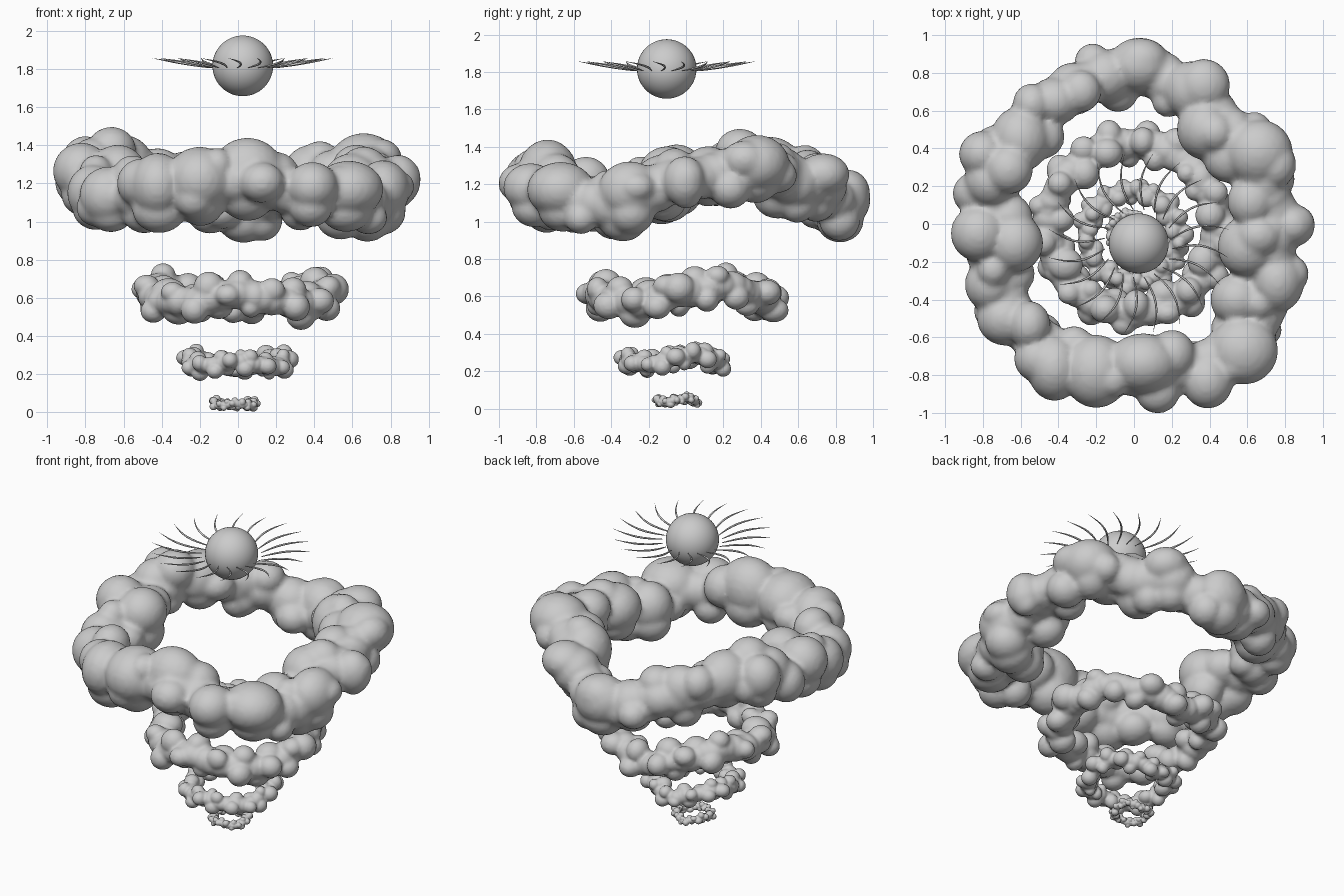
import bpy, bmesh, math, random
from mathutils import Vector, Matrix

if "Cube" in bpy.data.objects:
    bpy.data.objects.remove(bpy.data.objects["Cube"])

# shared rise and fall of every ring, one value per 30 degrees
WAVE = [.03, .10, 0, -.12, 0, .10, .02, -.07, -.06, .02, -.05, -.10]


def blend(values, a):
    u = (a / math.tau * len(values)) % len(values)
    i, f = int(u), u - int(u)
    f = f * f * (3 - 2 * f)
    return values[i % len(values)] * (1 - f) + values[(i + 1) % len(values)] * f


def cloud_ring(name, centre, radii, tube, amp, count, seed, extra=(), core=.72, spread=.56):
    """Wavy ring of overlapping puffs, fused into one smooth skin."""
    rng = random.Random(seed)
    bm = bmesh.new()

    def puff(p, r):
        squash = Matrix.Diagonal((rng.uniform(.88, 1.12), rng.uniform(.88, 1.12), rng.uniform(.88, 1.05), 1))
        bmesh.ops.create_icosphere(bm, subdivisions=3, radius=r,
                                   matrix=Matrix.Translation(p) @ squash)

    def at(a, dr, dz):
        r = blend(radii, a) + dr
        return Vector((centre[0] + r * math.cos(a), centre[1] + r * math.sin(a),
                       centre[2] + amp * blend(WAVE, a) + dz))

    # continuous core
    for i in range(60):
        puff(at(math.tau * i / 60, 0, 0), tube * core)
    # puffs scattered round the core
    for i in range(count):
        a = math.tau * (i + rng.uniform(-.4, .4)) / count
        phi = i * 2.4 + rng.uniform(-.5, .5)
        d = tube * spread
        puff(at(a, d * math.cos(phi), d * math.sin(phi)), tube * rng.uniform(.5, .75))
    # hand-placed large puffs, each with a smaller one hanging below
    for x, y, r in extra:
        z = centre[2] + amp * blend(WAVE, math.atan2(y, x) % math.tau)
        puff(Vector((x, y, z + rng.uniform(0, .07))), r * .92)
        puff(Vector((x * .98, y * .98, z - .07)), r * .72)

    me = bpy.data.meshes.new(name)
    bm.to_mesh(me)
    bm.free()
    ob = bpy.data.objects.new(name, me)
    bpy.context.collection.objects.link(ob)
    rm = ob.modifiers.new("fuse", 'REMESH')
    rm.mode = 'VOXEL'
    rm.voxel_size = tube * 0.1
    rm.use_smooth_shade = True
    sm = ob.modifiers.new("soften", 'SMOOTH')
    sm.factor = 0.5
    sm.iterations = 2
    return ob


# Large top ring, puffs as seen from above (x, y, radius)
big_puffs = [
    (.03, .84, .17), (-.15, .78, .16), (-.42, .65, .15), (-.6, .45, .18), (-.8, .37, .15),
    (-.76, .23, .16), (-.82, -.05, .17), (-.63, -.1, .18), (-.76, -.32, .16), (-.68, -.5, .17),
    (-.42, -.76, .18), (-.2, -.78, .19), (.05, -.74, .2), (.39, -.83, .16), (.58, -.67, .18),
    (.55, -.4, .17), (.76, -.3, .17), (.6, -.12, .16), (.86, 0, .12), (.62, .12, .14),
    (.66, .38, .18), (.38, .5, .19), (.3, .71, .17)]
cloud_ring("cloud_ring_large", (0, 0, 1.195), [.74, .71, .8, .77, .76, .8, .79, .84],
           .178, 1, 44, 3, big_puffs)

# Three smaller rings tapering to the ground
cloud_ring("cloud_ring_medium", (-.005, -.02, .61), [.445] * 8, .113, .48, 46, 5)
cloud_ring("cloud_ring_small", (-.01, -.065, .262), [.242] * 8, .066, .26, 46, 8)
cloud_ring("cloud_ring_tiny", (-.02, -.05, .044), [.104] * 8, .029, .12, 46, 11)

# Sphere floating on top
hub = Vector((.025, -.103, 1.816))
bpy.ops.mesh.primitive_uv_sphere_add(segments=48, ring_count=24, radius=.159, location=hub)
ball = bpy.context.object
ball.name = "sun_ball"
bpy.ops.object.shade_smooth()

# Thin curved rays, thick in the middle and pointed at both ends
cu = bpy.data.curves.new("sun_rays", 'CURVE')
cu.dimensions = '3D'
cu.bevel_depth = .006
cu.bevel_resolution = 1
RAYS, STEPS = 20, 9
for k in range(RAYS):
    a = math.tau * (k + .5) / RAYS
    out = Vector((math.cos(a), math.sin(a), 0))
    side = Vector((-math.sin(a), math.cos(a), 0))
    sp = cu.splines.new('POLY')
    sp.points.add(STEPS - 1)
    for i, pt in enumerate(sp.points):
        t = i / (STEPS - 1)
        p = hub + out * (.18 + .3 * t) + side * (.04 * math.sin(math.pi * t))
        p.z += -.01 + .05 * t
        pt.co = (*p, 1)
        pt.radius = max(.08, math.sin(math.pi * (.12 + .88 * t)))
    sp.use_smooth = True
rays = bpy.data.objects.new("sun_rays", cu)
bpy.context.collection.objects.link(rays)
